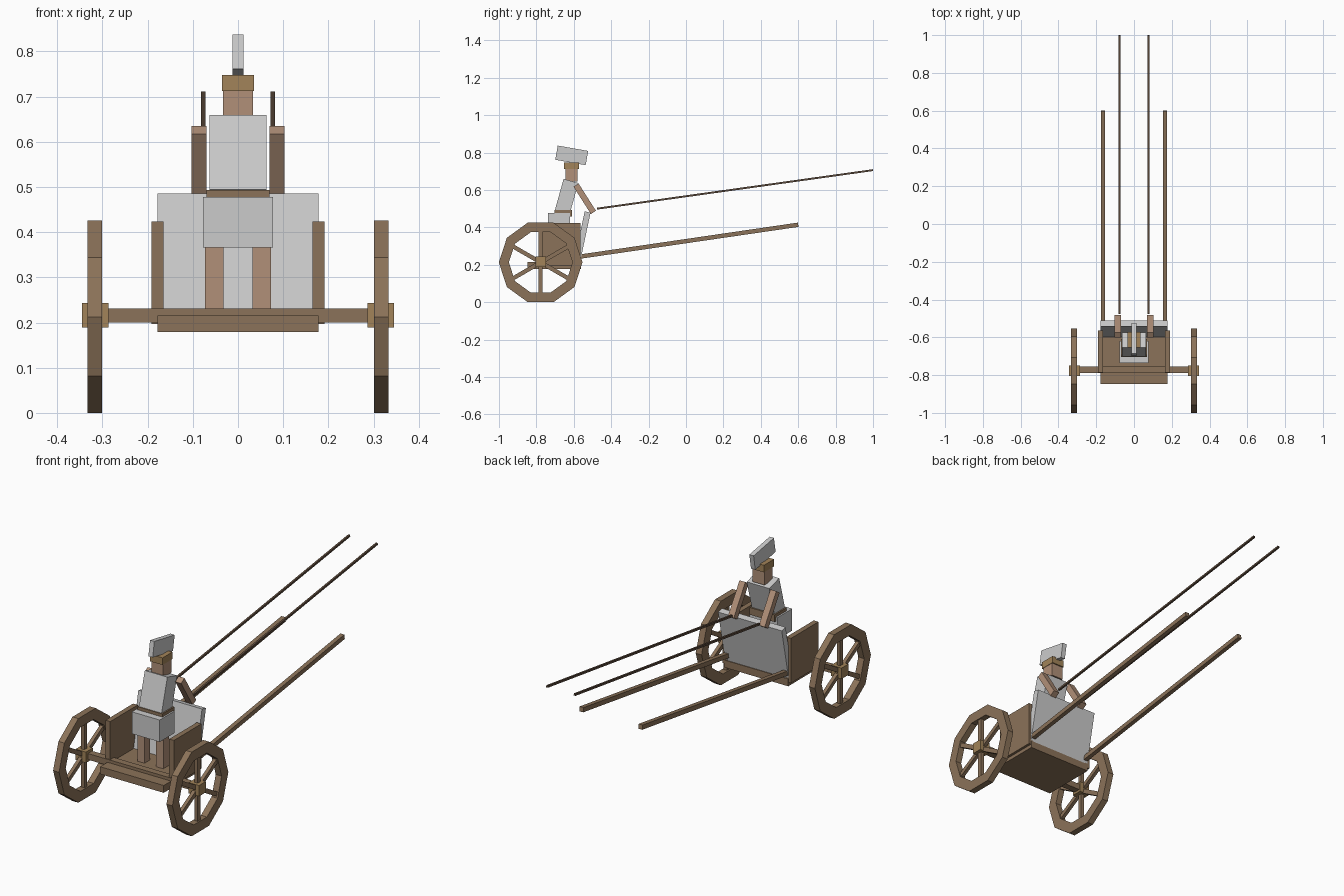
import bpy, bmesh
from math import sin, cos, pi, atan2, hypot, radians
from mathutils import Matrix, Vector

if "Cube" in bpy.data.objects:
    bpy.data.objects.remove(bpy.data.objects["Cube"])


def material(name, color):
    m = bpy.data.materials.new(name)
    m.diffuse_color = (*color, 1)
    m.use_nodes = True
    m.node_tree.nodes["Principled BSDF"].inputs["Base Color"].default_value = m.diffuse_color
    return m


WOOD = material("wood", (0.26, 0.17, 0.10))
TAN = material("bronze", (0.36, 0.23, 0.10))
SKIN = material("skin", (0.44, 0.28, 0.19))
LEATHER = material("leather", (0.11, 0.07, 0.045))


def finish(name, bm, mat):
    bmesh.ops.recalc_face_normals(bm, faces=bm.faces)
    me = bpy.data.meshes.new(name)
    bm.to_mesh(me)
    bm.free()
    if mat:
        me.materials.append(mat)
    ob = bpy.data.objects.new(name, me)
    bpy.context.collection.objects.link(ob)
    return ob


def box(name, center, size, mat=None, tilt=0):
    """Box with centre, size and a rotation about x."""
    bm = bmesh.new()
    m = (Matrix.Translation(center) @ Matrix.Rotation(tilt, 4, 'X')
         @ Matrix.Diagonal((*size, 1)))
    bmesh.ops.create_cube(bm, size=1, matrix=m)
    return finish(name, bm, mat)


def bar(name, x, width, p, q, thick, mat=None):
    """Bar running from p to q, both given as (y, z)."""
    dy, dz = q[0] - p[0], q[1] - p[1]
    return box(name, (x, (p[0] + q[0]) / 2, (p[1] + q[1]) / 2),
               (width, hypot(dy, dz), thick), mat, atan2(dz, dy))


def ring(name, x, half, y, z, r_out, r_in, n, mat):
    """Flat polygonal wheel rim around the x axis."""
    bm = bmesh.new()
    loops = []
    for i in range(n):
        a = 2 * pi * i / n
        loops.append([bm.verts.new((x + s, y + r * cos(a), z + r * sin(a)))
                      for s, r in ((-half, r_out), (half, r_out), (half, r_in), (-half, r_in))])
    for i in range(n):
        a, b = loops[i], loops[(i + 1) % n]
        for k in range(4):
            bm.faces.new((a[k], b[k], b[(k + 1) % 4], a[(k + 1) % 4]))
    return finish(name, bm, mat)


WY, WZ, R = -0.777, 0.2127, 0.2235

# Cart body
box("floor", (0, -0.705, 0.197), (0.356, 0.285, 0.037), WOOD)
box("axle", (0, -0.772, 0.215), (0.6, 0.034, 0.031), WOOD)
bar("front_panel", 0, 0.356, (-0.583, 0.213), (-0.526, 0.482), 0.032)

for side, s in (("left", -1), ("right", 1)):
    # Wheels
    ring("wheel_rim_" + side, s * 0.317, 0.0165, WY, WZ, R, 0.17, 10, WOOD)
    box("hub_" + side, (s * 0.316, WY, 0.216), (0.058, 0.055, 0.055), TAN)
    for i in range(3):
        a = pi / 6 + i * pi / 3
        d = (0.172 * cos(a), 0.172 * sin(a))
        bar(f"spokes_{side}_{i}", s * 0.317, 0.018, (WY - d[0], WZ - d[1]),
            (WY + d[0], WZ + d[1]), 0.022, WOOD)
    # Side boards, shafts and reins
    box("side_board_" + side, (s * 0.178, -0.675, 0.31), (0.026, 0.22, 0.226), WOOD)
    bar("shaft_" + side, s * 0.165, 0.022, (-0.585, 0.241), (0.6, 0.414), 0.023, WOOD)
    bar("rein_" + side, s * 0.077, 0.01, (-0.475, 0.5), (0.9995, 0.706), 0.01, LEATHER)
    # Rider's limbs
    box("leg_" + side, (s * 0.0525, -0.678, 0.30), (0.04, 0.045, 0.175), SKIN)
    bar("arm_" + side, s * 0.0865, 0.033, (-0.588, 0.626), (-0.495, 0.48), 0.032, SKIN)

# Rider's body
box("skirt", (0, -0.678, 0.422), (0.156, 0.118, 0.111))
box("belt", (0, -0.656, 0.475), (0.14, 0.095, 0.036), WOOD)
bar("torso", 0, 0.126, (-0.661, 0.483), (-0.615, 0.648), 0.082)
box("head", (0, -0.612, 0.69), (0.066, 0.066, 0.09), SKIN)
box("helmet_band", (0, -0.613, 0.73), (0.07, 0.08, 0.036), TAN)
box("helmet_crest", (0, -0.611, 0.785), (0.024, 0.165, 0.077), None, radians(-10))
